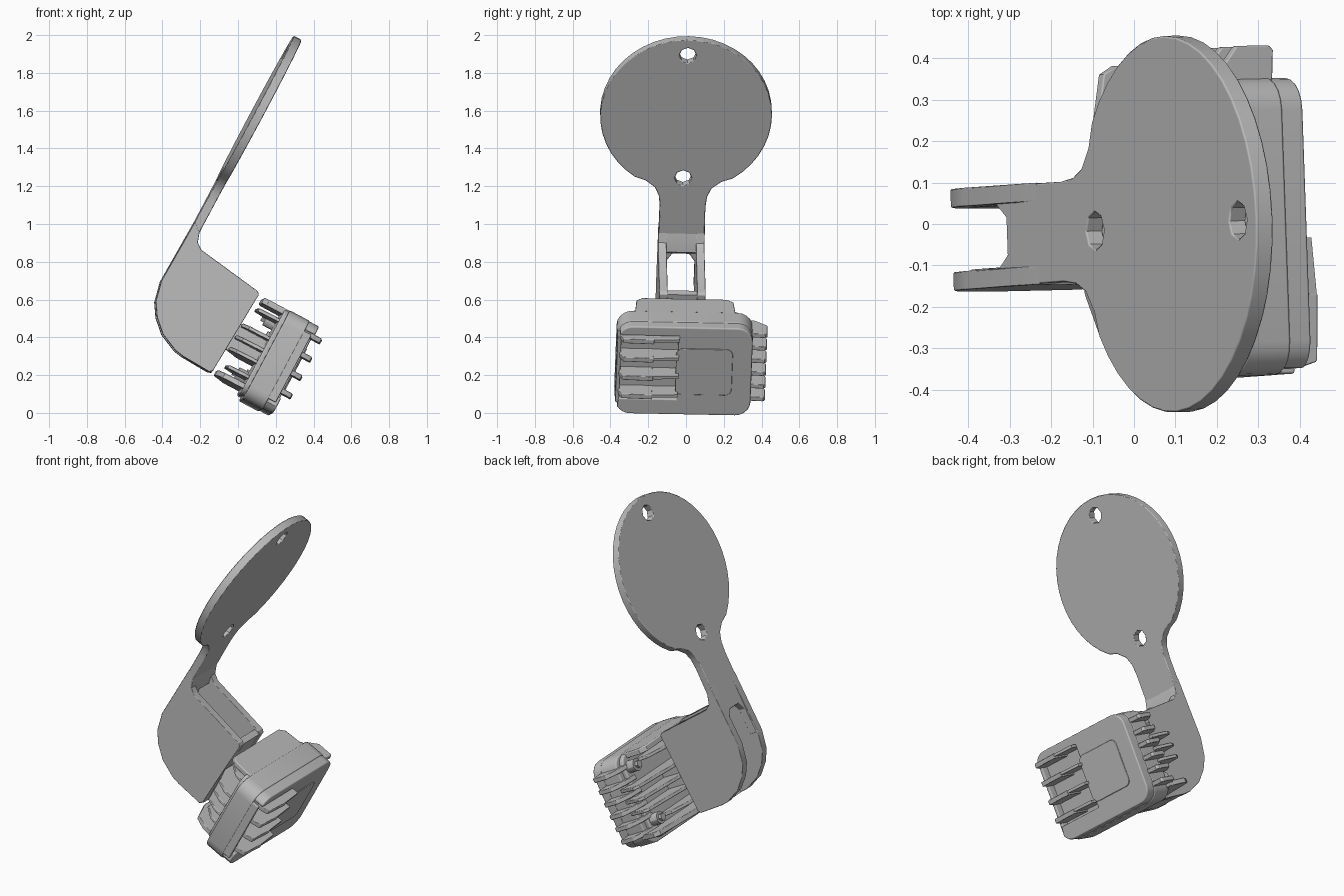
import bpy, bmesh, math
from mathutils import Vector, Matrix

cube = bpy.data.objects.get("Cube")
if cube:
    bpy.data.objects.remove(cube, do_unlink=True)

grey = bpy.data.materials.new("mid_grey")
grey.use_nodes = True
grey.diffuse_color = (0.5, 0.5, 0.5, 1)
grey.node_tree.nodes["Principled BSDF"].inputs["Base Color"].default_value = (0.5, 0.5, 0.5, 1)

# Tilted frame: a = outward from the disc plate, y = sideways, b = along the arm
up = Vector((0.47, 0.034, 0.882)).normalized()
side = Vector((-0.035, 1.0, -0.02))
side = (side - up * side.dot(up)).normalized()
out = side.cross(up)
FRAME = Matrix((out, side, up)).transposed().to_4x4()
MID = -0.035  # sideways centre of the arm


def prism(name, pts, axis, lo, hi, bevel=0.0, segments=2):
    """Extrude a 2D outline along one frame axis: 'a' uses (y, b), 'y' uses (a, b), 'b' uses (a, y)."""
    place = {"a": lambda p, t: (t, p[0], p[1]),
             "y": lambda p, t: (p[0], t, p[1]),
             "b": lambda p, t: (p[0], p[1], t)}[axis]
    bm = bmesh.new()
    low = [bm.verts.new(place(p, lo)) for p in pts]
    high = [bm.verts.new(place(p, hi)) for p in pts]
    bm.faces.new(low)
    bm.faces.new(high)
    n = len(pts)
    for i in range(n):
        j = (i + 1) % n
        bm.faces.new((low[i], low[j], high[j], high[i]))
    bmesh.ops.recalc_face_normals(bm, faces=bm.faces)
    mesh = bpy.data.meshes.new(name)
    bm.to_mesh(mesh)
    bm.free()
    mesh.materials.append(grey)
    obj = bpy.data.objects.new(name, mesh)
    bpy.context.collection.objects.link(obj)
    obj.matrix_world = FRAME
    bpy.ops.object.select_all(action="DESELECT")
    obj.select_set(True)
    bpy.context.view_layer.objects.active = obj
    bpy.ops.object.shade_smooth_by_angle(angle=math.radians(30))
    if bevel:
        add_bevel(obj, bevel, segments)
    return obj


def add_bevel(obj, width, segments):
    mod = obj.modifiers.new("edge_bevel", "BEVEL")
    mod.width, mod.segments = width, segments
    mod.limit_method, mod.angle_limit = "ANGLE", math.radians(50)
    mod.harden_normals = True


def arc(cx, cy, r, start, end, n):
    return [(cx + r * math.cos(math.radians(start + (end - start) * i / n)),
             cy + r * math.sin(math.radians(start + (end - start) * i / n))) for i in range(n + 1)]


def rounded(x0, x1, y0, y1, r, n=5):
    return (arc(x1 - r, y0 + r, r, -90, 0, n) + arc(x1 - r, y1 - r, r, 0, 90, n)
            + arc(x0 + r, y1 - r, r, 90, 180, n) + arc(x0 + r, y0 + r, r, 180, 270, n))


def rect(x0, x1, y0, y1):
    return [(x0, y0), (x1, y0), (x1, y1), (x0, y1)]


# Disc plate with flared neck and a forked lower end
neck = [(0.045, 0.615), (0.075, 0.57), (0.075, 0.42), (0.123, 0.42), (0.121, 0.9),
        (0.128, 0.96), (0.15, 1.01), (0.20, 1.05)]
outline = ([(MID + h, b) for h, b in neck]
           + arc(MID, 1.445, 0.455, -55, 235, 36)
           + [(MID - h, b) for h, b in reversed(neck)])
plate = prism("disc_plate", outline, "a", -0.68, -0.632)

# Two mounting holes through the disc
for label, b in (("upper", 1.805), ("lower", 1.07)):
    cutter = prism(label + "_hole_cutter", arc(MID - 0.003, b, 0.045, 0, 315, 7), "a", -0.8, -0.5)
    cutter.hide_render = True
    cutter.hide_set(True)
    cutter.display_type = "WIRE"
    cut = plate.modifiers.new(label + "_hole", "BOOLEAN")
    cut.operation, cut.object, cut.solver = "DIFFERENCE", cutter, "EXACT"
add_bevel(plate, 0.005, 1)

# Bracket: two cheeks, an end wall and a floor, open at the top and the heel
cheek = [(-0.68, 0.78), (-0.69, 0.42), (-0.665, 0.31), (-0.62, 0.24), (-0.55, 0.175), (-0.45, 0.13),
         (-0.40, 0.122), (-0.24, 0.115), (-0.225, 0.13), (-0.20, 0.60), (-0.215, 0.613),
         (-0.58, 0.665), (-0.615, 0.69), (-0.632, 0.74)]
for label, s in (("left", 1), ("right", -1)):
    y0, y1 = sorted((MID + s * 0.078, MID + s * 0.123))
    prism(label + "_bracket_cheek", cheek, "y", y0, y1, 0.003, 1)
prism("bracket_end_wall", [(-0.265, 0.12), (-0.226, 0.12), (-0.202, 0.6), (-0.24, 0.605)],
      "y", MID - 0.1, MID + 0.1)
prism("bracket_floor", [(-0.40, 0.122), (-0.23, 0.118), (-0.23, 0.16), (-0.39, 0.165)],
      "y", MID - 0.1, MID + 0.1)
# Fillet where the arm meets the open channel
prism("bracket_fillet", [(-0.64, 0.76), (-0.64, 0.615), (-0.605, 0.64), (-0.615, 0.69)],
      "y", MID - 0.1, MID + 0.1)

# Housing: main shell plus a front cover notched for the cooling fins
prism("housing_shell", rounded(-0.385, 0.335, 0.066, 0.598, 0.08), "a", -0.02, 0.10, 0.008)
r = 0.08
cover = (arc(0.333 - r, 0.072 + r, r, -90, 0, 5) + arc(0.333 - r, 0.595 - r, r, 0, 90, 5)
         + arc(-0.383 + r, 0.595 - r, r, 90, 150, 4) + [(-0.365, 0.54), (-0.06, 0.54), (-0.06, 0.165), (-0.365, 0.165)]
         + arc(-0.383 + r, 0.072 + r, r, 210, 270, 4))
prism("housing_cover", cover, "a", 0.09, 0.158, 0.022)
prism("cover_side_wall", rect(-0.383, -0.362, 0.13, 0.535), "a", 0.09, 0.142, 0.006)
prism("cover_panel", rounded(-0.07, 0.23, 0.195, 0.47, 0.035), "a", 0.155, 0.163, 0.003, 1)

# Front cooling fins: thick outer part, thin inner part
for i in range(4):
    b = 0.20 + 0.11 * i
    prism(f"front_fin_{i + 1}", [(0.08, -0.37), (0.15, -0.37), (0.20, -0.355), (0.208, -0.19), (0.08, -0.19)],
          "b", b - 0.014, b + 0.014, 0.004, 1)
    prism(f"front_fin_tail_{i + 1}", [(0.08, -0.2), (0.205, -0.2), (0.195, -0.055), (0.08, -0.055)],
          "b", b - 0.004, b + 0.012)

# Side cooling fins, drawn out to thin wedges towards the back
for i in range(6):
    b = 0.148 + 0.076 * i
    prism(f"side_fin_{i + 1}", [(-0.06, 0.25), (0.10, 0.25), (0.11, 0.40), (0.10, 0.412), (0.01, 0.412), (-0.04, 0.35)],
          "b", b - 0.013, b + 0.013, 0.004, 1)

# Heat sink: back plate with ribs running sideways
prism("heat_sink_plate", rounded(-0.34, 0.30, 0.085, 0.592, 0.07), "a", -0.045, 0.0, 0.01)
prism("heat_sink_hood", [(-0.17, -0.25), (-0.14, -0.28), (0.0, -0.29), (0.0, 0.245), (-0.14, 0.235), (-0.17, 0.20)],
      "b", 0.562, 0.596, 0.008)
wide = [(0, -0.33), (-0.10, -0.315), (-0.165, -0.28), (-0.205, -0.17), (-0.205, 0.08),
        (-0.175, 0.20), (-0.145, 0.36), (-0.11, 0.38), (0, 0.36)]
narrow = [(0, -0.30), (-0.10, -0.28), (-0.165, -0.22), (-0.175, 0.06), (-0.12, 0.17), (0, 0.2)]
for i, (b, t, shape) in enumerate(((0.13, 0.030, wide), (0.185, 0.020, narrow), (0.275, 0.020, wide),
                                   (0.345, 0.020, wide), (0.415, 0.020, wide), (0.525, 0.020, narrow))):
    prism(f"heat_sink_rib_{i + 1}", shape, "b", b - t / 2, b + t / 2, 0.004, 1)

# Core joining the middle ribs to the bracket
prism("heat_sink_core", rect(MID - 0.06, MID + 0.06, 0.265, 0.42), "a", -0.24, 0.0)

# Screw posts on the back of the heat sink
for label, b in (("upper", 0.515), ("lower", 0.19)):
    prism(label + "_screw_post", arc(0.25, b, 0.036, 0, 330, 11), "a", -0.10, 0.0)
    prism(label + "_screw_head", arc(0.25, b, 0.022, 0, 300, 5), "a", -0.12, -0.09)
